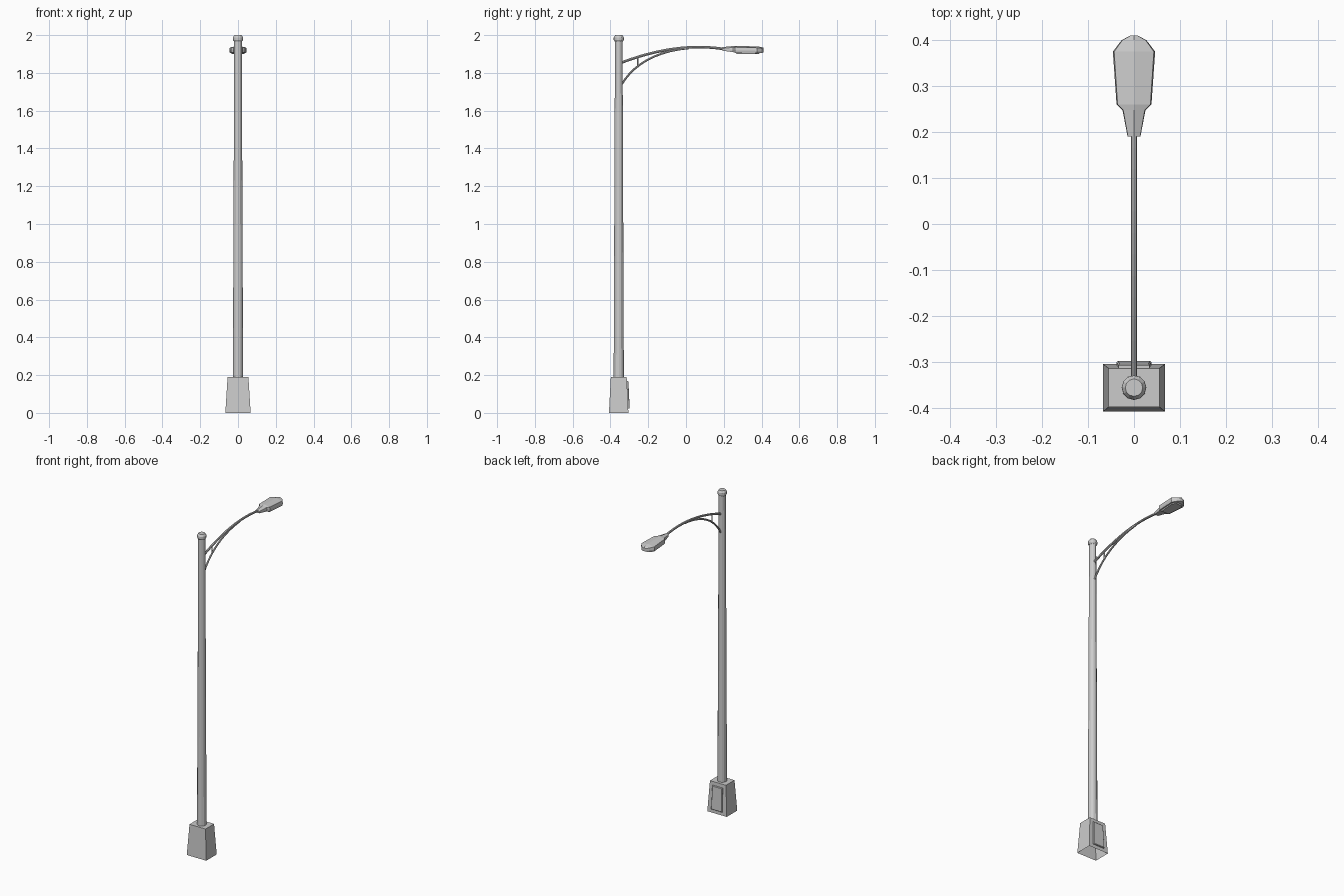
import bpy, bmesh
from math import sin, cos, pi
from mathutils import Vector

if "Cube" in bpy.data.objects:
    bpy.data.objects.remove(bpy.data.objects["Cube"])

POLE_Y = -0.356


def loft(name, rings, cap_start=True, cap_end=True, smooth=False):
    """Bridge matching rings of points into one mesh object."""
    bm = bmesh.new()
    vr = [[bm.verts.new(p) for p in ring] for ring in rings]
    n = len(vr[0])
    for a, b in zip(vr, vr[1:]):
        for i in range(n):
            j = (i + 1) % n
            bm.faces.new((a[i], a[j], b[j], b[i]))
    if cap_start:
        bm.faces.new(vr[0][::-1])
    if cap_end:
        bm.faces.new(vr[-1])
    bmesh.ops.recalc_face_normals(bm, faces=bm.faces)
    mesh = bpy.data.meshes.new(name)
    bm.to_mesh(mesh)
    bm.free()
    ob = bpy.data.objects.new(name, mesh)
    bpy.context.collection.objects.link(ob)
    if smooth:
        bpy.context.view_layer.objects.active = ob
        ob.select_set(True)
        bpy.ops.object.shade_smooth_by_angle()
        ob.select_set(False)
    return ob


def turned(name, profile, sides=12, **kw):
    """Round part about the pole axis from (radius, z) pairs."""
    return loft(name, [[(r * cos(2 * pi * i / sides), POLE_Y + r * sin(2 * pi * i / sides), z)
                        for i in range(sides)] for r, z in profile], **kw)


def tube(name, path, radius, sides=8):
    """Round bar along a (y, z) path in the x = 0 plane."""
    pts = [Vector((0, y, z)) for y, z in path]
    rings = []
    for k, p in enumerate(pts):
        t = (pts[min(k + 1, len(pts) - 1)] - pts[max(k - 1, 0)]).normalized()
        up = Vector((1, 0, 0)).cross(t)
        rings.append([p + radius * (cos(2 * pi * i / sides) * Vector((1, 0, 0))
                                    + sin(2 * pi * i / sides) * up) for i in range(sides)])
    return loft(name, rings)


def bezier(a, b, c, d, n):
    out = []
    for k in range(n + 1):
        t = k / n
        w = ((1 - t) ** 3, 3 * t * (1 - t) ** 2, 3 * t * t * (1 - t), t ** 3)
        out.append(tuple(sum(wi * p[q] for wi, p in zip(w, (a, b, c, d))) for q in (0, 1)))
    return out


def rect(hx, y0, y1, z):
    return [(-hx, y0, z), (hx, y0, z), (hx, y1, z), (-hx, y1, z)]


# Tapered base, open underneath
loft("base", [rect(0.067, -0.408, -0.305, 0), rect(0.055, -0.398, -0.314, 0.19)],
     cap_start=False)

# Raised access door following the sloped back face
def door_ring(inset, out):
    ring = []
    for x, z in ((-0.038, 0.022), (0.038, 0.022), (0.034, 0.168), (-0.034, 0.168)):
        sx = 1 if x > 0 else -1
        sz = 1 if z > 0.1 else -1
        z -= sz * inset
        ring.append((x - sx * inset, -0.305 - 0.009 * z / 0.19 + out, z))
    return ring

loft("access_door", [door_ring(0, -0.001), door_ring(0, 0.005), door_ring(0.003, 0.008)])

# Tapered pole and its cap
turned("pole", [(0.027, 0.19), (0.020, 1.975)])
turned("pole_cap", [(0.021, 1.966), (0.0265, 1.974), (0.0265, 1.988), (0.019, 2.0)])

# Curved lamp arm, lower brace and short strut
tube("arm", bezier((-0.345, 1.853), (-0.16, 1.925), (0.03, 1.955), (0.21, 1.925), 12), 0.0068)
tube("arm_brace", bezier((-0.345, 1.732), (-0.28, 1.845), (-0.16, 1.915), (0.015, 1.931), 10), 0.0055)
tube("brace_strut", [(-0.256, 1.832), (-0.256, 1.886)], 0.004, 6)

# Lamp head: y, half width, underside, side edge, top
stations = [
    (0.190, 0.014, 1.918, 1.926, 1.936),
    (0.248, 0.025, 1.910, 1.922, 1.942),
    (0.260, 0.038, 1.906, 1.920, 1.943),
    (0.375, 0.046, 1.904, 1.917, 1.940),
    (0.400, 0.027, 1.905, 1.917, 1.937),
    (0.410, 0.008, 1.908, 1.917, 1.933),
]
rings = []
for y, w, lo, mid, hi in stations:
    half = [(0.93 * w, lo), (w, mid), (0.94 * w, hi - 0.007)]
    sec = half + [(0, hi)] + [(-x, z) for x, z in reversed(half)]
    rings.append([(x, y, z) for x, z in sec])
loft("lamp_head", rings)

# Shallow lens under the head
def lens_ring(s, z):
    pts = [(0.028, 0.262), (0.037, 0.368), (0.022, 0.392)]
    loop = pts + [(-x, y) for x, y in reversed(pts)]
    return [(x * s, 0.325 + (y - 0.325) * s, z) for x, y in loop]

loft("lens", [lens_ring(1, 1.908), lens_ring(0.9, 1.899)])
